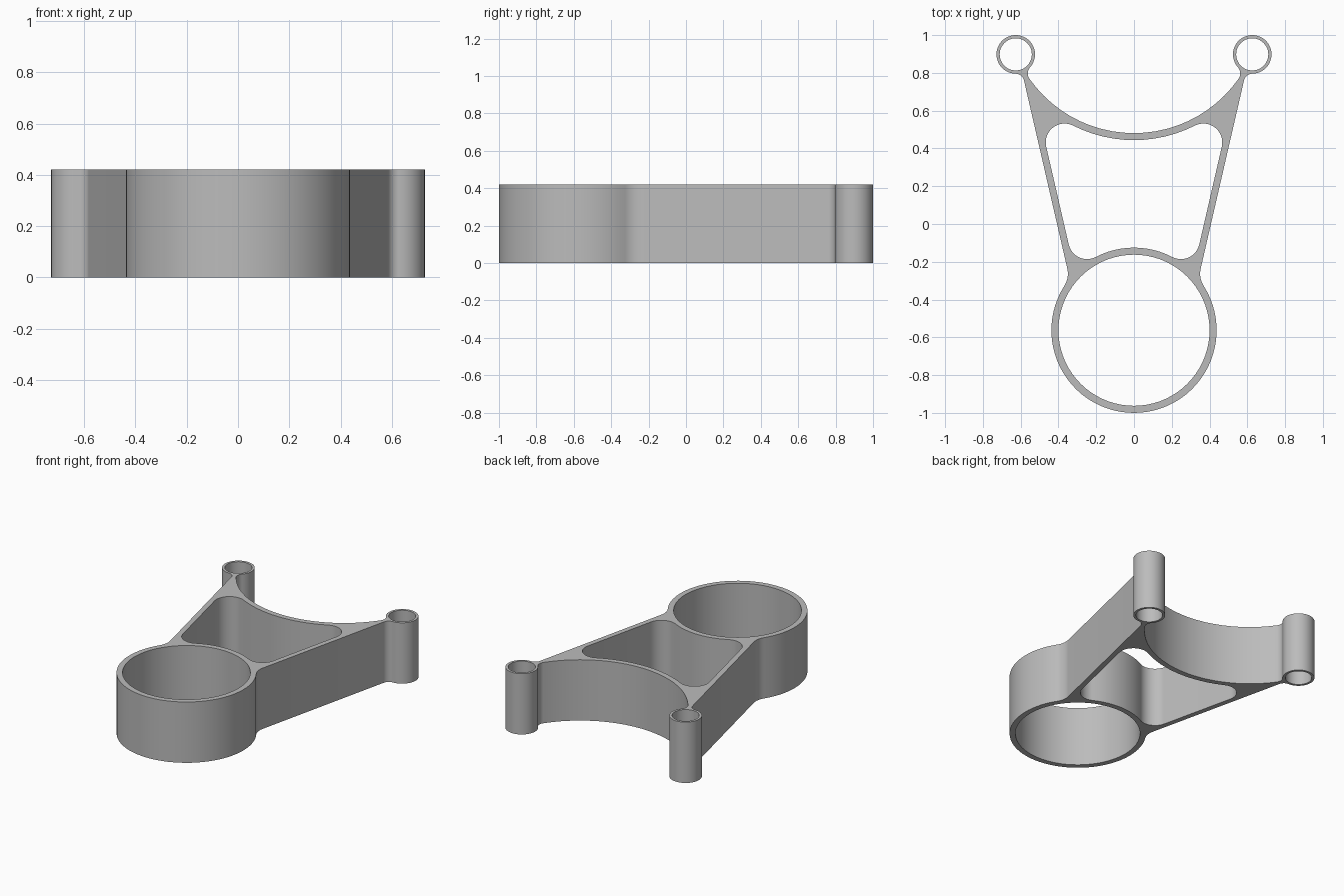
import bpy, bmesh, math
from mathutils import Vector

if "Cube" in bpy.data.objects:
    bpy.data.objects.remove(bpy.data.objects["Cube"])

HEIGHT = 0.42
BIG = Vector((0, -0.5625))      # large ring centre
SMALL = Vector((0.626, 0.898))  # right-hand small ring centre
SWEEP = Vector((0, 1.157))      # centre of the curved cross web
BIG_R, SMALL_R, SWEEP_R = 0.4375, 0.102, 0.676
WALL = 0.037
LEG_N = Vector((0.9745, -0.2244))  # outward normal of the right leg
LEG_D = Vector((0.2244, 0.9745))   # direction up the right leg
LEG_OUT, LEG_IN = 0.397, 0.361     # leg face distances from the origin


def arc(c, p, q, ccw):
    """Points on a circle about c, from p to q."""
    a, b = (math.atan2(v.y - c.y, v.x - c.x) for v in (p, q))
    sweep = (b - a) % math.tau
    if not ccw:
        sweep -= math.tau
    n = max(4, math.ceil(abs(sweep) / math.radians(5)))
    r = (p - c).length
    return [c + r * Vector((math.cos(a + sweep * i / n), math.sin(a + sweep * i / n)))
            for i in range(n + 1)]


def on_line(off, c, r, side):
    """Fillet centre: on the offset leg line, at distance r from c."""
    u = LEG_D.dot(c)
    h = math.sqrt(r * r - (off - LEG_N.dot(c)) ** 2)
    return LEG_N * off + LEG_D * (u + side * h)


def two_circles(c1, r1, c2, r2, side):
    """Point at distance r1 from c1 and r2 from c2."""
    d = c2 - c1
    a = (r1 * r1 - r2 * r2 + d.length_squared) / (2 * d.length)
    h = math.sqrt(r1 * r1 - a * a)
    e = d.normalized()
    return c1 + e * a + Vector((-e.y, e.x)) * h * side


def touch(c, r, f):
    return c + (f - c).normalized() * r


def mirrored(half):
    """Close a half loop whose ends lie on x = 0."""
    pts = []
    for p in half:
        if not pts or (p - pts[-1]).length > 1e-4:
            pts.append(p)
    return pts + [Vector((-p.x, p.y)) for p in reversed(pts[1:-1])]


# Outer contour: large ring, leg, small ring, curved web
f1, f2, f3 = 0.12, 0.047, 0.05
c1 = on_line(LEG_OUT + f1, BIG, BIG_R + f1, 1)
c2 = on_line(LEG_OUT + f2, SMALL, SMALL_R + f2, -1)
c3 = min((two_circles(SMALL, SMALL_R + f3, SWEEP, SWEEP_R - f3, s) for s in (1, -1)),
         key=lambda v: v.y)
t1, t2, t3 = touch(BIG, BIG_R, c1), touch(SMALL, SMALL_R, c2), touch(SMALL, SMALL_R, c3)
t4 = touch(SWEEP, SWEEP_R, c3)
outer = (arc(BIG, BIG - Vector((0, BIG_R)), t1, True)
         + arc(c1, t1, c1 - LEG_N * f1, False)
         + arc(c2, c2 - LEG_N * f2, t2, False)
         + arc(SMALL, t2, t3, True)
         + arc(c3, t3, t4, False)
         + arc(SWEEP, t4, SWEEP - Vector((0, SWEEP_R)), False))

# Central window with rounded corners
fw, web_r = 0.1, SWEEP_R + WALL
w1 = on_line(LEG_IN - fw, BIG, BIG_R + fw, 1)
w2 = on_line(LEG_IN - fw, SWEEP, web_r + fw, -1)
s1, s2 = touch(BIG, BIG_R, w1), touch(SWEEP, web_r, w2)
window = (arc(BIG, BIG + Vector((0, BIG_R)), s1, False)
          + arc(w1, s1, w1 + LEG_N * fw, True)
          + arc(w2, w2 + LEG_N * fw, s2, True)
          + arc(SWEEP, s2, SWEEP - Vector((0, web_r)), False))


def circle(c, r, n=72):
    return [c + r * Vector((math.cos(math.tau * i / n), math.sin(math.tau * i / n)))
            for i in range(n)]


loops = [mirrored(outer), mirrored(window), circle(BIG, 0.40),
         circle(SMALL, 0.085, 48), circle(Vector((-SMALL.x, SMALL.y)), 0.085, 48)]

# Fill the profile and extrude it upward
bm = bmesh.new()
for pts in loops:
    vs = [bm.verts.new((p.x, p.y, 0)) for p in pts]
    for i, v in enumerate(vs):
        bm.edges.new((vs[i - 1], v))
bmesh.ops.triangle_fill(bm, use_beauty=True, use_dissolve=False,
                        edges=bm.edges[:], normal=(0, 0, 1))
top = bmesh.ops.extrude_face_region(bm, geom=bm.faces[:], use_keep_orig=True)["geom"]
bmesh.ops.translate(bm, vec=(0, 0, HEIGHT),
                    verts=[g for g in top if isinstance(g, bmesh.types.BMVert)])
bmesh.ops.recalc_face_normals(bm, faces=bm.faces[:])
mesh = bpy.data.meshes.new("ring_bracket")
bm.to_mesh(mesh)
bm.free()

grey = bpy.data.materials.new("plain_grey")
grey.diffuse_color = (0.5, 0.5, 0.5, 1)
grey.use_nodes = True
grey.node_tree.nodes["Principled BSDF"].inputs["Base Color"].default_value = grey.diffuse_color
mesh.materials.append(grey)
bracket = bpy.data.objects.new("ring_bracket", mesh)
bpy.context.collection.objects.link(bracket)
bpy.context.view_layer.objects.active = bracket
bracket.select_set(True)
bpy.ops.object.shade_smooth_by_angle(angle=math.radians(30))
